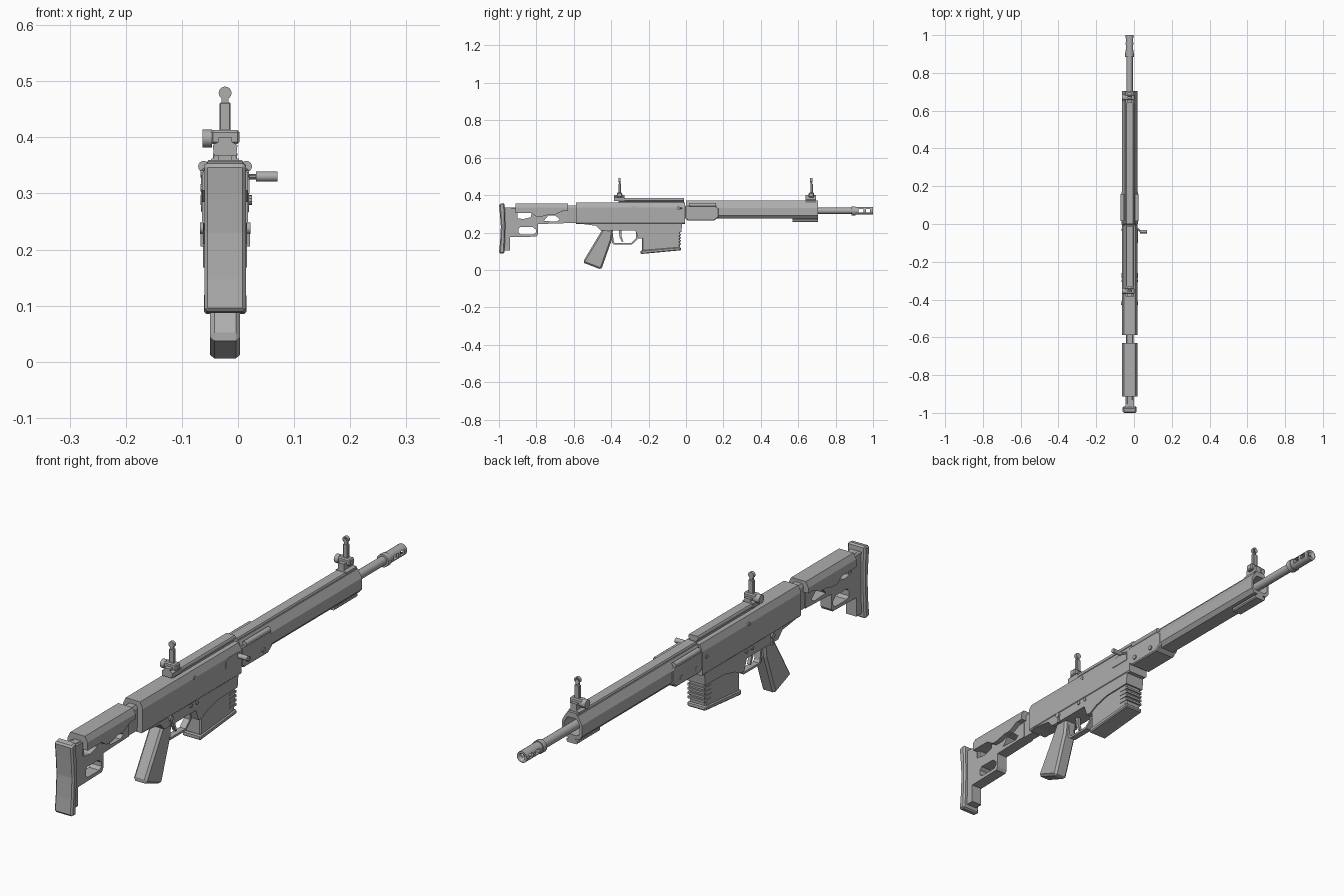
import bpy, bmesh, math
from mathutils import Vector

if "Cube" in bpy.data.objects:
    bpy.data.objects.remove(bpy.data.objects["Cube"])

CX = -0.023  # centre plane of the body
grey = bpy.data.materials.new("gunmetal grey")
grey.diffuse_color = (0.42, 0.42, 0.42, 1)
grey.use_nodes = True
grey.node_tree.nodes["Principled BSDF"].inputs["Base Color"].default_value = grey.diffuse_color


def finish(name, bm, bevel=0.0, smooth=False):
    bmesh.ops.recalc_face_normals(bm, faces=bm.faces)
    me = bpy.data.meshes.new(name)
    bm.to_mesh(me)
    bm.free()
    me.materials.append(grey)
    ob = bpy.data.objects.new(name, me)
    bpy.context.collection.objects.link(ob)
    bpy.ops.object.select_all(action='DESELECT')
    bpy.context.view_layer.objects.active = ob
    ob.select_set(True)
    if bevel:
        m = ob.modifiers.new("bevel", 'BEVEL')
        m.width, m.segments, m.limit_method = bevel, 1, 'ANGLE'
        m.angle_limit = math.radians(40)
        bpy.ops.object.modifier_apply(modifier="bevel")
    if smooth:
        bpy.ops.object.shade_smooth_by_angle(angle=math.radians(35))
    return ob


def extrude(name, pts, vec, **kw):
    bm = bmesh.new()
    f = bm.faces.new([bm.verts.new(p) for p in pts])
    r = bmesh.ops.extrude_face_region(bm, geom=[f])
    bmesh.ops.translate(bm, vec=vec, verts=[v for v in r['geom'] if isinstance(v, bmesh.types.BMVert)])
    return finish(name, bm, **kw)


def side(name, yz, half, x=CX, **kw):
    """Side profile (y, z) given thickness across x."""
    return extrude(name, [(x - half, y, z) for y, z in yz], (2 * half, 0, 0), **kw)


def section(name, xz, y0, y1, **kw):
    """Half cross-section (x, z), mirrored, run along y."""
    pts = [(CX + x, y0, z) for x, z in xz] + [(CX - x, y0, z) for x, z in reversed(xz)]
    return extrude(name, pts, (0, y1 - y0, 0), **kw)


def box(name, x0, x1, y0, y1, z0, z1, **kw):
    return side(name, [(y0, z0), (y1, z0), (y1, z1), (y0, z1)], (x1 - x0) / 2, (x0 + x1) / 2, **kw)


def rod(name, a, b, r, n=16):
    a, b = Vector(a), Vector(b)
    bm = bmesh.new()
    bmesh.ops.create_cone(bm, cap_ends=True, segments=n, radius1=r, radius2=r, depth=(b - a).length)
    q = (b - a).to_track_quat('Z', 'Y').to_matrix().to_4x4()
    q.translation = (a + b) / 2
    bm.transform(q)
    return finish(name, bm, smooth=True)


def cut(ob, *cutters):
    bpy.ops.object.select_all(action='DESELECT')
    bpy.context.view_layer.objects.active = ob
    for c in cutters:
        m = ob.modifiers.new("cut", 'BOOLEAN')
        m.object, m.solver = c, 'EXACT'
        bpy.ops.object.modifier_apply(modifier="cut")
        bpy.data.objects.remove(c)


# --- stock: butt plate, frame with openings, cheek piece, tubes
side("butt_plate", [(-1, .352), (-.995, .30), (-.99, .23), (-.994, .15), (-1, .09), (-.972, .086),
                    (-.968, .15), (-.966, .23), (-.967, .30), (-.97, .358)], .037, bevel=.006)
frame = side("stock_frame", [(-.97, .105), (-.94, .105), (-.94, .175), (-.80, .178), (-.792, .19),
                             (-.792, .245), (-.64, .25), (-.64, .31), (-.97, .335)], .022)
cut(frame,
    side("lower_hole", [(-.895, .2), (-.885, .19), (-.815, .19), (-.803, .2), (-.803, .215),
                        (-.82, .23), (-.885, .23), (-.895, .22)], .1),
    side("rear_hole", [(-.912, .278), (-.87, .272), (-.83, .282), (-.825, .305), (-.912, .305)], .1),
    side("front_hole", [(-.76, .262), (-.69, .258), (-.675, .27), (-.70, .292), (-.735, .292)], .1))
cheek = section("cheek_piece", [(.041, .26), (.041, .335), (.03, .356)], -.912, -.63)
cut(cheek, side("cheek_undercut", [(-.93, .24), (-.93, .305), (-.83, .305), (-.80, .285), (-.77, .285),
                                   (-.735, .295), (-.70, .295), (-.66, .315), (-.62, .315), (-.62, .24)], .1))
section("stock_tube", [(.018, .25), (.02, .335), (.014, .345)], -.66, -.58)
section("rear_stock_tube", [(.018, .22), (.018, .325), (.012, .335)], -.97, -.9)

# --- receiver
section("upper_receiver", [(.037, .245), (.041, .25), (.041, .335), (.03, .36)], -.587, -.005)
side("lower_receiver", [(-.587, .26), (-.587, .25), (-.48, .236), (-.455, .21), (-.27, .21), (-.255, .168),
                        (-.235, .168), (-.20, .185), (-.14, .2), (-.025, .202), (-.02, .25), (-.01, .26)], .039)
section("receiver_rail", [(.012, .355), (.012, .366), (.02, .372), (.02, .38), (.017, .385)], -.36, -.01)
for s in (-1, 1):
    x = CX + s * .041
    rod("side_rod", (CX + s * .038, .015, .348), (CX + s * .038, .16, .348), .010)
    rod("selector_pivot", (x - .004, -.42, .238), (x + .004, -.42, .238), .010)
    side("selector_lever", [(-.425, .238), (-.415, .238), (-.41, .205), (-.42, .205)], .003, x)
    for y, z in ((-.30, .238), (-.265, .238), (-.03, .31), (-.28, .335)):
        rod("receiver_pin", (x - .003, y, z), (x + .002, y, z), .007, 10)
    for y in (.03, .12):
        rod("handguard_bolt", (x - .003, y, .288), (x + .007, y, .288), .009, 10)
# ejection port frame on the right
side("ejection_port", [(-.10, .30), (-.02, .30), (-.02, .335), (-.08, .335), (-.10, .325)], .0025, CX + .041)

# --- charging handle
rod("handle_shaft", (CX + .035, -.02, .33), (.036, -.04, .33), .005, 10)
rod("handle_knob", (.032, -.04, .33), (.07, -.04, .33), .009, 12)

# --- grip, trigger and guard
side("grip", [(-.445, .22), (-.55, .045), (-.545, .037), (-.457, .003), (-.45, .01), (-.397, .16),
              (-.39, .22)], .027, bevel=.008)
guard = side("trigger_guard", [(-.405, .215), (-.395, .145), (-.385, .135), (-.29, .135), (-.258, .165),
                               (-.258, .215)], .012)
cut(guard, side("guard_opening", [(-.395, .22), (-.386, .15), (-.38, .143), (-.294, .143), (-.268, .168),
                                  (-.268, .22)], .1))
side("trigger", [(-.36, .215), (-.345, .215), (-.345, .18), (-.335, .152), (-.342, .15), (-.355, .175)], .006)

# --- magazine with front ribs and floor plate
side("magazine", [(-.236, .10), (-.236, .20), (-.03, .22), (-.034, .11)], .034, bevel=.005)
side("magazine_floor", [(-.242, .085), (-.242, .104), (-.028, .122), (-.026, .105)], .038, bevel=.004)
for i in range(4):
    z = .135 + i * .016
    box("magazine_rib", CX - .036, CX + .036, -.065, -.026, z, z + .008)

# --- handguard: hollow shell, side panel, lower rail
guard_body = section("handguard", [(.028, .275), (.041, .29), (.041, .332), (.024, .362)], 0, .705)
cut(guard_body, section("handguard_bore", [(.02, .288), (.032, .296), (.032, .328), (.018, .35)], .5, .8))
side("handguard_panel", [(-.005, .275), (.01, .264), (.15, .264), (.175, .282), (.175, .33),
                         (.155, .345), (-.005, .345)], .043, bevel=.004)
section("handguard_rail", [(.018, .355), (.021, .364), (.018, .37)], 0, .705)
section("lower_rail", [(.014, .28), (.014, .272), (.022, .268), (.022, .26), (.018, .256)], .57, .705)

# --- barrel and slotted muzzle brake
rod("barrel", (CX, .45, .316), (CX, .92, .316), .0165)
rod("barrel_collar", (CX, .885, .316), (CX, .905, .316), .024)
brake = rod("muzzle_brake", (CX, .90, .316), (CX, 1, .316), .021)
cut(brake, rod("brake_bore", (CX, .925, .316), (CX, 1.05, .316), .012),
    box("slot_rear", CX - .1, CX + .1, .922, .95, .307, .325),
    box("slot_front", CX - .1, CX + .1, .962, .985, .307, .325))

# --- flip-up sights
for y, base in ((-.355, .38), (.67, .365)):
    section("sight_foot", [(.02, base - .012), (.022, base + .006), (.012, base + .012), (.012, .40)],
            y - .03, y + .025)
    box("sight_clamp", CX - .026, CX + .026, y - .014, y + .014, .388, .413, bevel=.004)
    rod("sight_knob", (-.063, y, .398), (-.046, y, .398), .016, 12)
    box("sight_post", CX - .010, CX + .010, y - .005, y + .008, .40, .462, bevel=.002)
    box("sight_neck", CX - .006, CX + .006, y - .004, y + .004, .46, .472)
    ring = rod("sight_ring", (CX, y - .006, .479), (CX, y + .006, .479), .0115)
    cut(ring, rod("ring_hole", (CX, y - .05, .479), (CX, y + .05, .479), .006))
